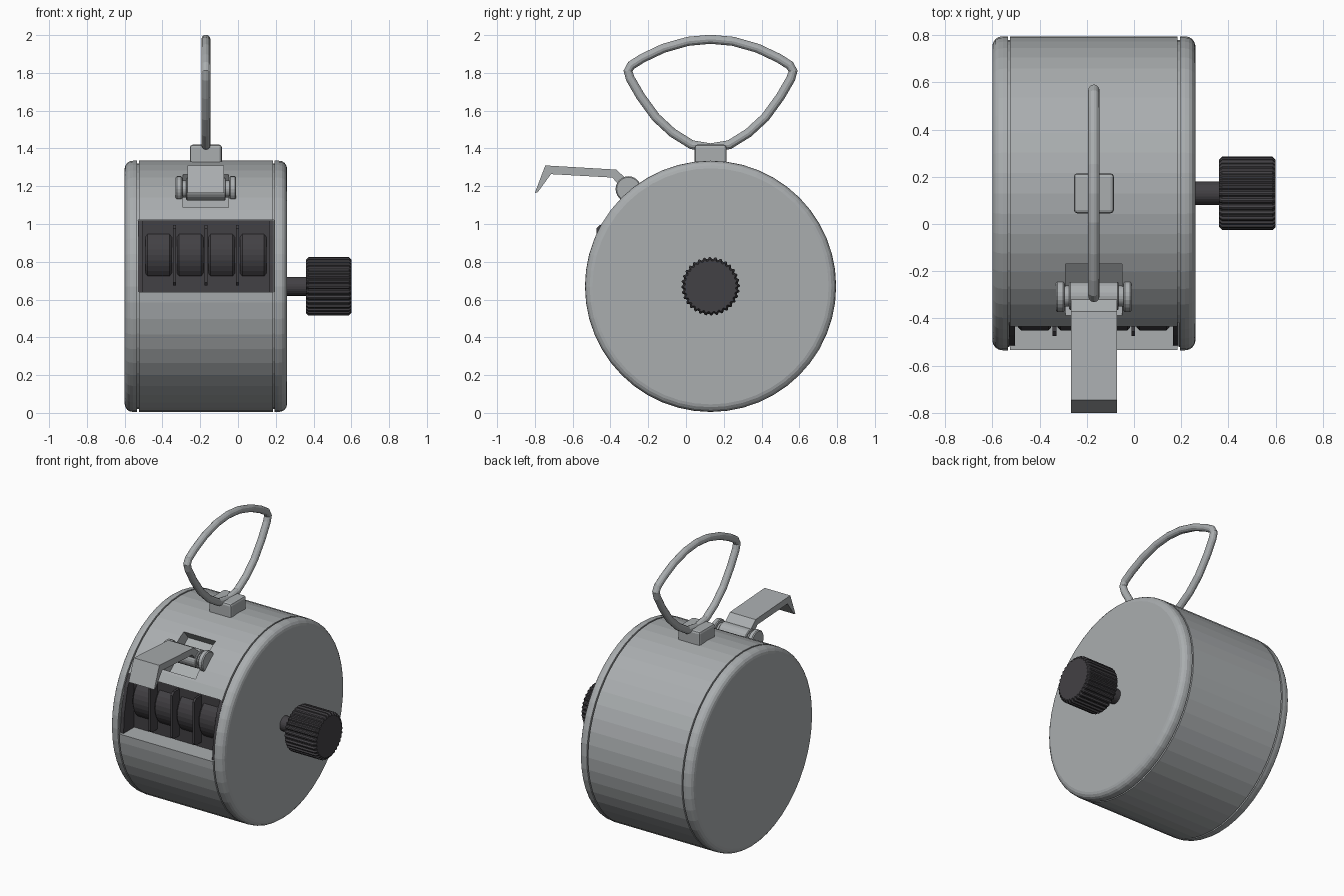
import bpy, bmesh, math
from mathutils import Matrix, Vector

if "Cube" in bpy.data.objects:
    bpy.data.objects.remove(bpy.data.objects["Cube"])


def material(name, rgb):
    m = bpy.data.materials.new(name)
    m.diffuse_color = (*rgb, 1)
    m.use_nodes = True
    m.node_tree.nodes["Principled BSDF"].inputs["Base Color"].default_value = m.diffuse_color
    return m


METAL = material("brushed grey metal", (0.40, 0.42, 0.43))
DARK = material("dark plastic", (0.055, 0.052, 0.058))
CY, CZ = 0.13, 0.67      # axis of the drum
MID = -0.17              # x centre of the body


def finish(name, bm, mat):
    bmesh.ops.recalc_face_normals(bm, faces=bm.faces)
    me = bpy.data.meshes.new(name)
    bm.to_mesh(me)
    bm.free()
    ob = bpy.data.objects.new(name, me)
    bpy.context.collection.objects.link(ob)
    me.materials.append(mat)
    return ob


def loft(name, rings, mat):
    """Skin a list of equal-length point rings and cap both ends."""
    bm = bmesh.new()
    loops = [[bm.verts.new(p) for p in r] for r in rings]
    n = len(loops[0])
    for a, b in zip(loops, loops[1:]):
        for i in range(n):
            j = (i + 1) % n
            bm.faces.new((a[i], a[j], b[j], b[i]))
    bm.faces.new(loops[0])
    bm.faces.new(loops[-1])
    return finish(name, bm, mat)


def turned(name, profile, mat, n, y=CY, z=CZ, ridge=None):
    """Turn an (x, radius) profile about an axis along x; ridge scales the radius per vertex."""
    rings = []
    for x, r in profile:
        ring = []
        for i in range(n):
            a = 2 * math.pi * i / n
            s = r * (ridge(i) if ridge else 1)
            ring.append((x, y + s * math.cos(a), z + s * math.sin(a)))
        rings.append(ring)
    return loft(name, rings, mat)


def disc(name, x0, x1, r, b, mat, n, y, z):
    return turned(name, [(x0, r - b), (x0 + b, r), (x1 - b, r), (x1, r - b)], mat, n, y, z)


def prism(name, pts, x0, x1, mat):
    return loft(name, [[(x, y, z) for y, z in pts] for x in (x0, x1)], mat)


def box(name, lo, hi, mat, bevel=0.0, tilt=0.0):
    lo, hi = Vector(lo), Vector(hi)
    bm = bmesh.new()
    bmesh.ops.create_cube(bm, size=1, matrix=Matrix.Translation((lo + hi) / 2)
                          @ Matrix.Rotation(tilt, 4, 'X') @ Matrix.Diagonal((*(hi - lo), 1)))
    if bevel:
        bmesh.ops.bevel(bm, geom=bm.edges[:], offset=bevel, segments=2, profile=0.5, affect='EDGES')
    return finish(name, bm, mat)


def cut(target, cutter):
    mod = target.modifiers.new("cut", 'BOOLEAN')
    mod.operation, mod.solver, mod.object = 'DIFFERENCE', 'EXACT', cutter
    bpy.context.view_layer.objects.active = target
    bpy.ops.object.modifier_apply(modifier=mod.name)
    bpy.data.objects.remove(cutter)


# Drum body with rounded rims and two seam grooves
R = 0.665
half = [(0.43, 0.625), (0.426, 0.64), (0.416, 0.654), (0.403, 0.662), (0.385, R),
        (0.364, R), (0.364, 0.65), (0.355, 0.65), (0.355, R)]
body = turned("drum_body", [(MID - d, r) for d, r in half] + [(MID + d, r) for d, r in reversed(half)],
              METAL, 48)

# Number window and lever slot cut out of the drum
cut(body, box("window_cutter", (-0.53, -0.7, 0.64), (0.19, -0.38, 1.02), METAL))
cut(body, box("slot_cutter", (-0.29, -0.423, 1.10), (-0.05, -0.143, 1.26), METAL, 0, math.atan2(0.41, 0.51)))

# Dark window lining
box("window_back", (-0.529, -0.40, 0.641), (0.189, -0.379, 1.019), DARK)
wall = [(-0.39, 0.641), (-0.515, 0.641), (-0.505, 0.78), (-0.47, 0.94), (-0.43, 1.019), (-0.39, 1.019)]
prism("window_side_left", wall, -0.529, -0.505, DARK)
prism("window_side_right", wall, 0.165, 0.189, DARK)

# Four number wheels and the dividers between them
for i in range(4):
    x = MID + (i - 1.5) * 0.167
    disc(f"number_wheel_{i + 1}", x - 0.07, x + 0.07, 0.15, 0.012, DARK, 32, -0.30, 0.835)
for i in range(3):
    x = MID + (i - 1) * 0.167
    prism(f"wheel_divider_{i + 1}", [(-0.39, 0.675), (-0.46, 0.675), (-0.475, 0.69), (-0.475, 0.975),
                                     (-0.455, 0.995), (-0.39, 0.995)], x - 0.008, x + 0.008, DARK)

# Reset knob: shaft and ribbed grip
disc("knob_shaft", 0.25, 0.37, 0.05, 0.002, DARK, 24, CY, CZ)
turned("knob_grip", [(0.36, 0.142), (0.373, 0.155), (0.587, 0.155), (0.60, 0.142)], DARK, 128,
       ridge=lambda i: 1 if i % 4 < 2 else 0.94)

# Lever pivot: end discs and hub
PY, PZ = -0.305, 1.185
disc("pivot_disc_left", -0.33, -0.295, 0.068, 0.006, METAL, 24, PY, PZ)
disc("pivot_disc_right", -0.045, -0.01, 0.068, 0.006, METAL, 24, PY, PZ)
disc("pivot_axle", -0.30, -0.04, 0.045, 0.002, METAL, 24, PY, PZ)
disc("lever_hub", -0.275, -0.065, 0.06, 0.005, METAL, 24, PY, PZ)

# Bent thumb lever
prism("thumb_lever", [(-0.80, 1.165), (-0.745, 1.31), (-0.37, 1.288), (-0.30, 1.225), (-0.30, 1.165),
                      (-0.345, 1.195), (-0.39, 1.246), (-0.715, 1.264), (-0.785, 1.168)],
      -0.267, -0.073, METAL)

# Finger ring mount
box("ring_mount", (-0.255, 0.045, 1.28), (-0.085, 0.215, 1.42), METAL, 0.015)

# Finger ring: round bar along a mirrored fan-shaped path
side = [(0, 1.978), (0.12, 1.967), (0.25, 1.93), (0.36, 1.878), (0.42, 1.84), (0.437, 1.81), (0.425, 1.77),
        (0.37, 1.675), (0.29, 1.565), (0.20, 1.482), (0.10, 1.42), (0, 1.403)]
path = side + [(-d, z) for d, z in side[-2:0:-1]]
rings = []
for i, (d, z) in enumerate(path):
    p, q = path[i - 1], path[(i + 1) % len(path)]
    out = Vector((0, -(q[1] - p[1]), q[0] - p[0])).normalized()
    c = Vector((MID, CY + d, z))
    rings.append([c + 0.024 * (out * math.cos(a) + Vector((1, 0, 0)) * math.sin(a))
                  for a in (math.tau * k / 12 for k in range(12))])
bm = bmesh.new()
loops = [[bm.verts.new(p) for p in r] for r in rings]
for i, a in enumerate(loops):
    b = loops[(i + 1) % len(loops)]
    for k in range(12):
        m = (k + 1) % 12
        bm.faces.new((a[k], a[m], b[m], b[k]))
finish("finger_ring", bm, METAL)
